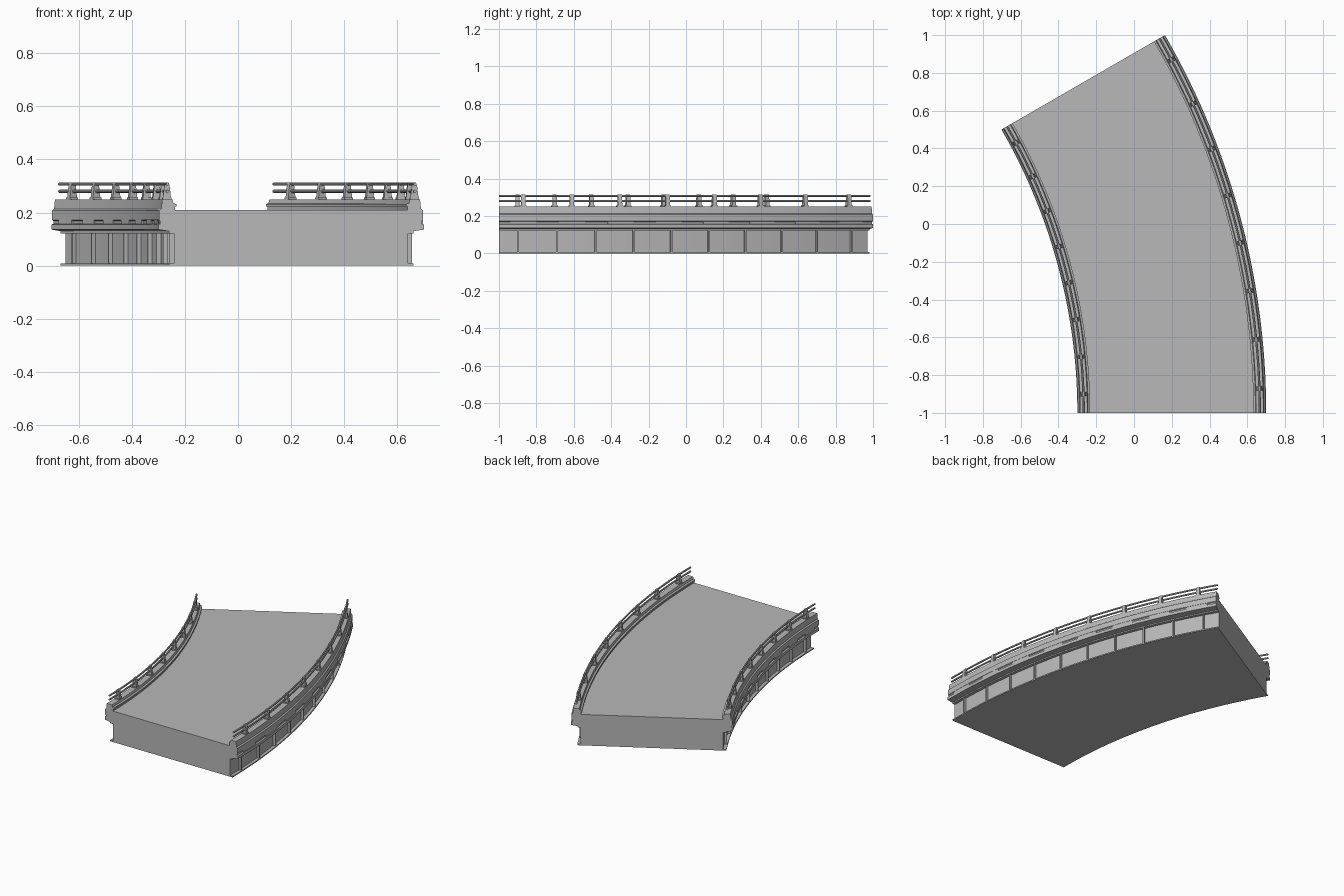
import bpy, bmesh, math

cube = bpy.data.objects.get("Cube")
if cube:
    bpy.data.objects.remove(cube, do_unlink=True)

CX, CY = -3.3, -1.0          # centre of the bend
R_IN, R_OUT, SWEEP = 3.0, 4.0, 30.0


def material(name, value):
    m = bpy.data.materials.new(name)
    m.use_nodes = True
    colour = (value, value, value, 1)
    m.diffuse_color = colour
    m.node_tree.nodes["Principled BSDF"].inputs["Base Color"].default_value = colour
    return m


CONCRETE = material("concrete grey", 0.48)


def both_edges(half):
    """Mirror a half section, given as (distance from edge, z), to (radius, z)."""
    return [(R_OUT - e, z) for e, z in half] + [(R_IN + e, z) for e, z in reversed(half)]


def on_side(side, e):
    return R_OUT - e if side == "outer" else R_IN + e


def sweep(bm, section, start, end, steps):
    """Sweep a closed (radius, z) section around the bend and cap the ends."""
    rings = []
    for i in range(steps + 1):
        a = math.radians(start + (end - start) * i / steps)
        rings.append([bm.verts.new((CX + r * math.cos(a), CY + r * math.sin(a), z))
                      for r, z in section])
    n = len(section)
    for p, q in zip(rings, rings[1:]):
        for j in range(n):
            k = (j + 1) % n
            bm.faces.new((p[j], p[k], q[k], q[j]))
    bm.faces.new(rings[0])
    bm.faces.new(rings[-1])


def finish(bm, name):
    bmesh.ops.recalc_face_normals(bm, faces=bm.faces)
    mesh = bpy.data.meshes.new(name)
    bm.to_mesh(mesh)
    bm.free()
    mesh.materials.append(CONCRETE)
    obj = bpy.data.objects.new(name, mesh)
    bpy.context.collection.objects.link(obj)
    bpy.ops.object.select_all(action="DESELECT")
    bpy.context.view_layer.objects.active = obj
    obj.select_set(True)
    bpy.ops.object.shade_smooth_by_angle(angle=math.radians(20))


# Box girder with top and bottom flanges
bm = bmesh.new()
sweep(bm, both_edges([(.04, 0), (.04, .008), (.06, .008), (.06, .122),
                      (.04, .122), (.04, .131)]), 0, SWEEP, 40)
finish(bm, "box_girder")

# Road deck with edge ledges and parapets
bm = bmesh.new()
sweep(bm, both_edges([(.04, .13), (0, .136), (0, .155), (.009, .158), (.009, .168),
                      (.003, .172), (.003, .208), (.011, .214), (.015, .25),
                      (.053, .25), (.057, .235), (.068, .232), (.068, .222),
                      (.062, .222), (.062, .21)]), 0, SWEEP, 40)
finish(bm, "road_deck")

POSTS = 8
PITCH = SWEEP / POSTS

for side in ("inner", "outer"):
    # Vertical web stiffeners
    bm = bmesh.new()
    for i in range(10):
        a = 1.5 + 3 * i
        section = [(on_side(side, e), z) for e, z in
                   ((.062, .007), (.044, .007), (.044, .123), (.062, .123))]
        sweep(bm, section, a - .06, a + .06, 1)
    finish(bm, side + "_web_stiffeners")

    # Raised blocks in the groove under the fascia
    bm = bmesh.new()
    for i in range(POSTS):
        a = PITCH * (i + .5)
        section = [(on_side(side, e), z) for e, z in
                   ((.012, .156), (.004, .156), (.004, .174), (.012, .174))]
        sweep(bm, section, a - 1, a + 1, 3)
    finish(bm, side + "_fascia_blocks")

    # Tapered railing posts on small base plates
    bm = bmesh.new()
    for i in range(POSTS):
        a = PITCH * (i + .5)
        half = math.degrees(.011 / on_side(side, .035))
        post = [(on_side(side, e), z) for e, z in
                ((.018, .249), (.024, .3), (.029, .314), (.04, .314), (.044, .3), (.05, .249))]
        base = [(on_side(side, e), z) for e, z in
                ((.017, .248), (.017, .256), (.051, .256), (.051, .248))]
        sweep(bm, post, a - half, a + half, 1)
        sweep(bm, base, a - half * 1.5, a + half * 1.5, 1)
    finish(bm, side + "_railing_posts")

    # Two round handrails
    bm = bmesh.new()
    for z0 in (.28, .307):
        section = [(on_side(side, .034) + .006 * math.cos(t * math.pi / 4),
                    z0 + .006 * math.sin(t * math.pi / 4)) for t in range(8)]
        sweep(bm, section, 0, SWEEP, 40)
    finish(bm, side + "_handrails")
